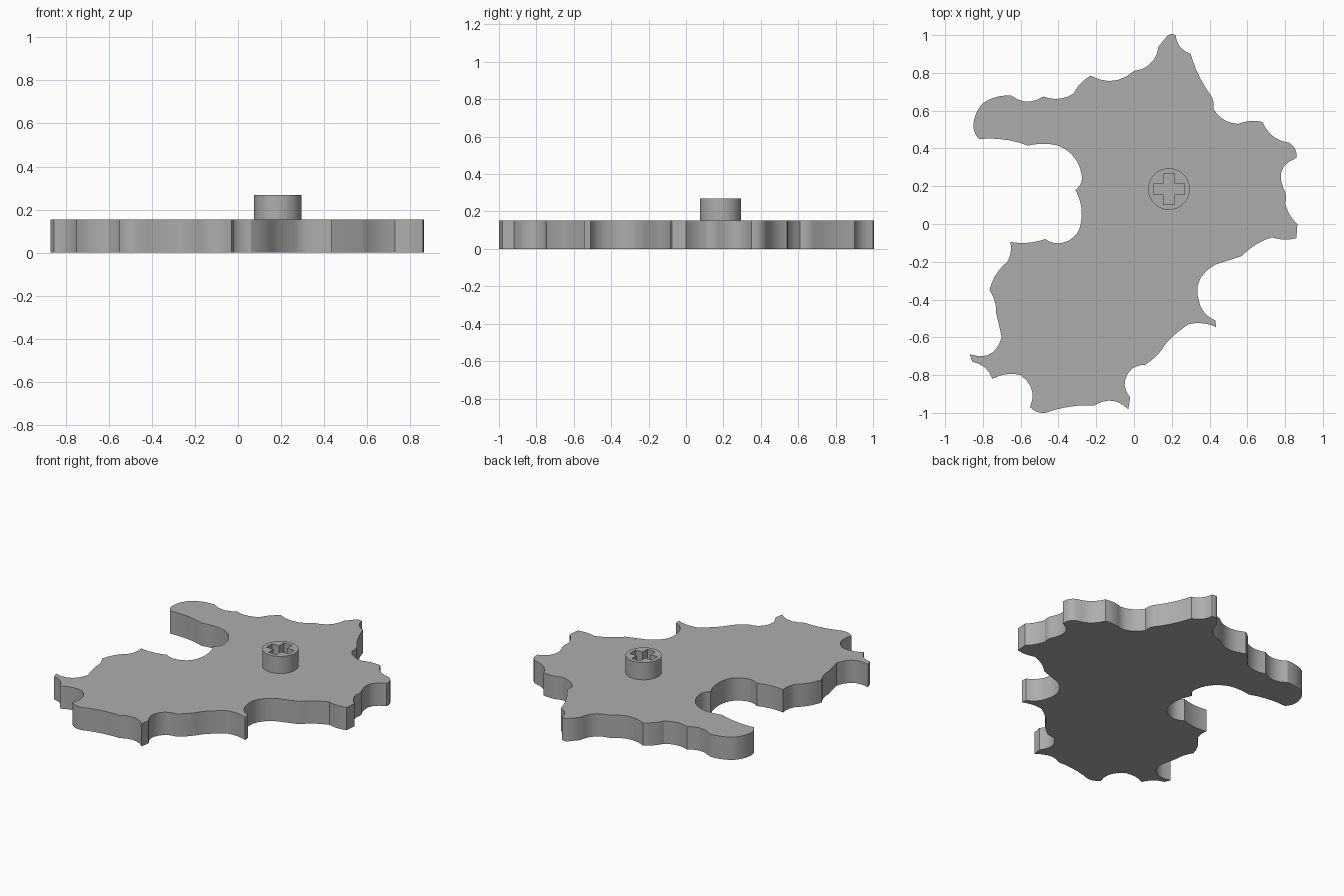
import bpy, math
from mathutils import Vector

if "Cube" in bpy.data.objects:
    bpy.data.objects.remove(bpy.data.objects["Cube"])

grey = bpy.data.materials.new("plain grey")
grey.diffuse_color = (0.42, 0.42, 0.42, 1)
grey.use_nodes = True
grey.node_tree.nodes["Principled BSDF"].inputs["Base Color"].default_value = grey.diffuse_color

SLAB_TOP, BOSS_TOP = 0.153, 0.268
BOSS = Vector((0.185, 0.185))

# Scalloped outline, clockwise: x, y, outward bulge of the arc to the next corner
OUTLINE = [
    (.18, 1, .005), (.22, 1, -.02), (.30, .90, -.01), (.40, .69, .01),
    (.42, .61, -.02), (.55, .53, .01), (.68, .54, -.025), (.82, .43, .015),
    (.86, .35, -.045), (.79, .19, .01), (.80, .11, -.01), (.865, 0, 0),
    (.86, -.075, .01), (.73, -.07, -.012), (.57, -.17, 0), (.43, -.215, -.05),
    (.35, -.43, -.012), (.43, -.51, 0), (.435, -.545, -.012), (.29, -.53, -.005),
    (.17, -.63, .01), (.06, -.745, -.005), (-.01, -.765, -.035), (-.02, -.92, 0),
    (-.03, -.98, -.035), (-.21, -.96, -.013), (-.47, -1, .01), (-.55, -.97, -.035),
    (-.60, -.80, -.015), (-.75, -.82, -.02), (-.855, -.73, 0), (-.87, -.69, -.05),
    (-.70, -.60, 0), (-.73, -.47, -.01), (-.765, -.35, .015), (-.67, -.20, -.01),
    (-.655, -.095, -.012), (-.47, -.08, -.01), (-.38, -.10, -.025), (-.28, .01, -.015),
    (-.31, .18, -.01), (-.275, .25, -.03), (-.40, .415, -.01), (-.56, .415, -.015),
    (-.82, .45, .01), (-.85, .53, .01), (-.80, .64, .013), (-.65, .68, -.03),
    (-.48, .675, -.02), (-.32, .69, .01)]
# Back edge up to the tip
OUTLINE_END = [(-.23, .785, -.04), (0, .81, -.035), (.13, .94, 0)]


def scallops(corners, steps=5):
    """Join the corners with shallow arcs."""
    pts = []
    for (x, y, bulge), (x2, y2, _) in zip(corners, corners[1:] + corners[:1]):
        a, b = Vector((x, y)), Vector((x2, y2))
        d = (b - a).normalized()
        out = Vector((-d.y, d.x))
        n = steps if abs(bulge) > .004 else 1
        for i in range(n):
            t = i / n
            pts.append(a.lerp(b, t) + out * bulge * 4 * t * (1 - t))
    return pts


def plate(name, loops, z0, z1):
    """Extrude closed 2D loops; inner loops become holes."""
    cu = bpy.data.curves.new(name, 'CURVE')
    cu.dimensions, cu.fill_mode = '2D', 'BOTH'
    cu.extrude = (z1 - z0) / 2
    for pts in loops:
        sp = cu.splines.new('POLY')
        sp.points.add(len(pts) - 1)
        for p, q in zip(sp.points, pts):
            p.co = (q.x, q.y, 0, 1)
        sp.use_cyclic_u = True
    ob = bpy.data.objects.new(name, cu)
    bpy.context.collection.objects.link(ob)
    ob.location.z = (z0 + z1) / 2
    bpy.ops.object.select_all(action='DESELECT')
    ob.select_set(True)
    bpy.context.view_layer.objects.active = ob
    bpy.ops.object.convert(target='MESH')
    ob = bpy.context.object
    ob.data.materials.clear()
    ob.data.materials.append(grey)
    bpy.ops.object.shade_smooth_by_angle(angle=math.radians(30))
    return ob


# Flat base plate
plate("base_plate", [scallops(OUTLINE + OUTLINE_END)], 0, SLAB_TOP)

# Round boss with a cross-shaped socket
circle = [BOSS + Vector((math.cos(a), math.sin(a))) * .11
          for a in (math.tau * i / 64 for i in range(64))]
w, r = .03, .082
arm = [Vector((r, -w)), Vector((r, w)), Vector((w, w))]
cross = []
for k in range(4):
    c, s = [(1, 0), (0, 1), (-1, 0), (0, -1)][k]
    cross += [BOSS + Vector((c * p.x - s * p.y, s * p.x + c * p.y)) for p in arm]
plate("cross_socket_boss", [circle, cross], SLAB_TOP - .02, BOSS_TOP)
